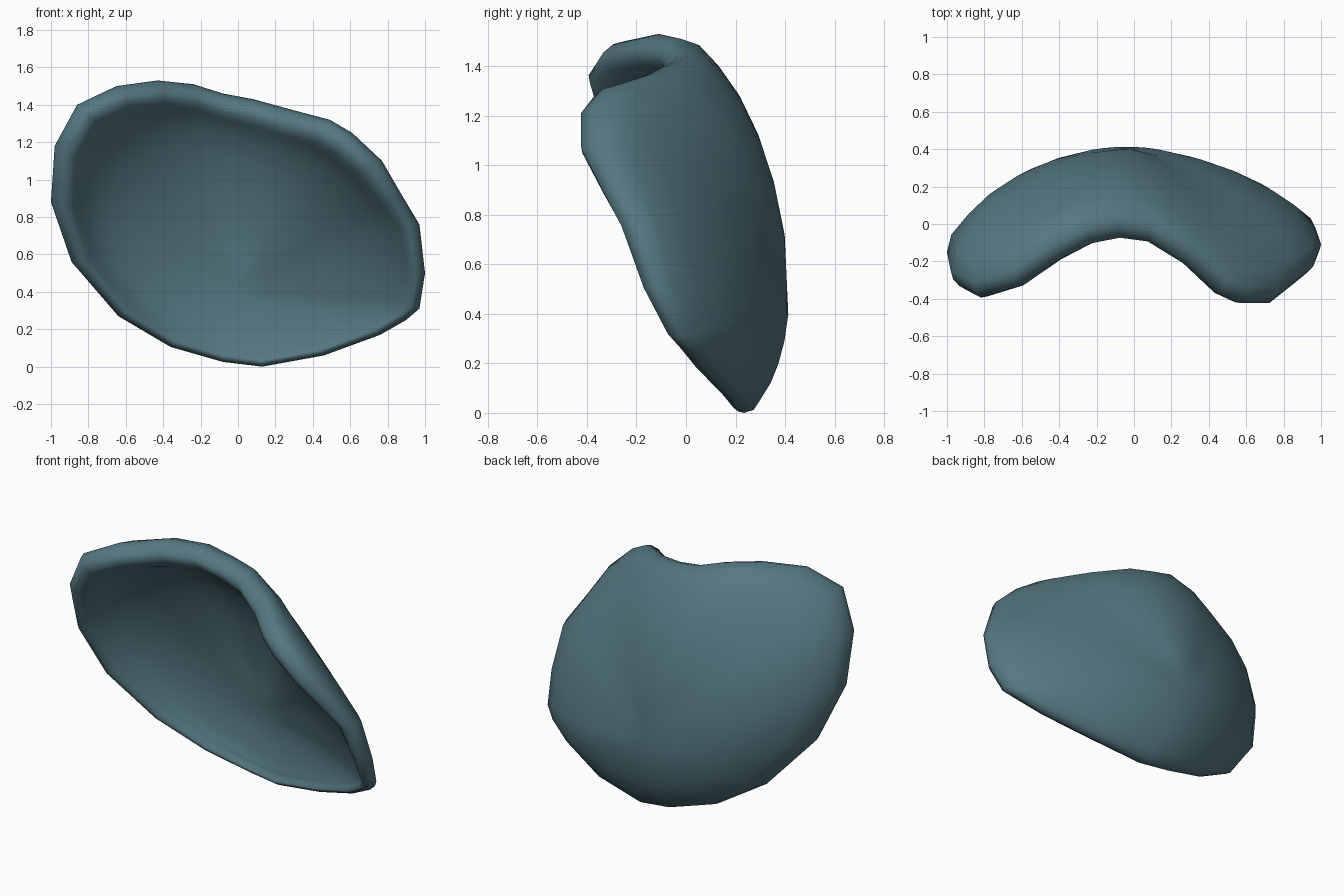
import bpy, bmesh, math
from mathutils import Vector

if "Cube" in bpy.data.objects:
    bpy.data.objects.remove(bpy.data.objects["Cube"])

# Rim silhouette loop (x, y, z), clockwise seen from the front
RIM = [(-1, -.15, .88), (-.98, -.25, 1.18), (-.86, -.31, 1.40), (-.65, -.25, 1.50),
       (-.43, -.11, 1.53), (-.24, -.02, 1.51), (-.08, .01, 1.46), (.08, -.01, 1.43),
       (.30, -.13, 1.37), (.49, -.29, 1.32), (.61, -.34, 1.25), (.77, -.34, 1.10),
       (.88, -.26, .91), (.97, -.19, .76), (1, -.11, .50), (.97, -.02, .31),
       (.90, .03, .25), (.76, .09, .17), (.46, .19, .06), (.13, .235, 0),
       (-.08, .24, .025), (-.36, .20, .105), (-.64, .11, .27), (-.89, -.03, .56)]
rim = [Vector(p) for p in RIM]
OUTER = Vector((-.04, .42, .50))    # back pole of the shell
INNER = Vector((-.03, .27, .40))    # deepest point of the hollow
STEPS = 7


def inset(p, amount, dy):
    """Move a rim point toward the middle and forward, less along the thin lower edge."""
    d = Vector((-.02 - p.x, 0, .62 - p.z)).normalized()
    t = min(1, p.z / 1.1)
    return p + d * amount * (.35 + .65 * t) + Vector((0, dy * (.5 + .5 * t), 0))


def outer_power(p):
    return 1.75 - .25 * max(0, p.x) + .25 * max(0, 1 - p.z / .5) * (1 - abs(p.x))


def inner_power(p):
    return 1.55 - .2 * p.x


def dome_ring(loop, pole, angle, power):
    """Ring of a superelliptic dome between a pole and its edge loop."""
    s = math.sin(angle)
    ring = []
    for p in loop:
        k = power(p)
        c = max(0, 1 - s ** k) ** (1 / k)
        ring.append(Vector((pole.x + (p.x - pole.x) * s,
                            p.y + (pole.y - p.y) * c,
                            pole.z + (p.z - pole.z) * s)))
    return ring


angles = [math.pi / 2 * i / STEPS for i in range(1, STEPS + 1)]
inner_rim = [inset(p, .14, -.04) for p in rim]

# Back dome, rounded lip, then the hollow
rings = [dome_ring(rim, OUTER, a, outer_power) for a in angles]
for amount, dy in ((.015, -.045), (.055, -.083), (.10, -.078)):
    rings.append([inset(p, amount, dy) for p in rim])
rings += [dome_ring(inner_rim, INNER, a, inner_power) for a in reversed(angles)]

bm = bmesh.new()
loops = [[bm.verts.new(p) for p in ring] for ring in rings]
n = len(rim)
for a, b in zip(loops, loops[1:]):
    for i in range(n):
        j = (i + 1) % n
        bm.faces.new((a[i], a[j], b[j], b[i]))
for pole, loop in ((OUTER, loops[0]), (INNER, loops[-1])):
    v = bm.verts.new(pole)
    for i in range(n):
        bm.faces.new((v, loop[i], loop[(i + 1) % n]))

# Relax the dome and hollow surfaces, leaving the lip in place
fixed = {v for loop in loops[STEPS - 2:STEPS + 4] for v in loop}
free = [v for v in bm.verts if v not in fixed]
for _ in range(2):
    bmesh.ops.smooth_vert(bm, verts=free, factor=.3, use_axis_x=True,
                          use_axis_y=True, use_axis_z=True)
bmesh.ops.recalc_face_normals(bm, faces=bm.faces)
for f in bm.faces:
    f.smooth = True

mesh = bpy.data.meshes.new("curved_shell")
bm.to_mesh(mesh)
bm.free()
shell = bpy.data.objects.new("curved_shell", mesh)
bpy.context.collection.objects.link(shell)

# Slate teal colour
mat = bpy.data.materials.new("slate_teal")
mat.diffuse_color = (.09, .185, .22, 1)
mat.use_nodes = True
mat.node_tree.nodes["Principled BSDF"].inputs["Base Color"].default_value = mat.diffuse_color
mesh.materials.append(mat)
